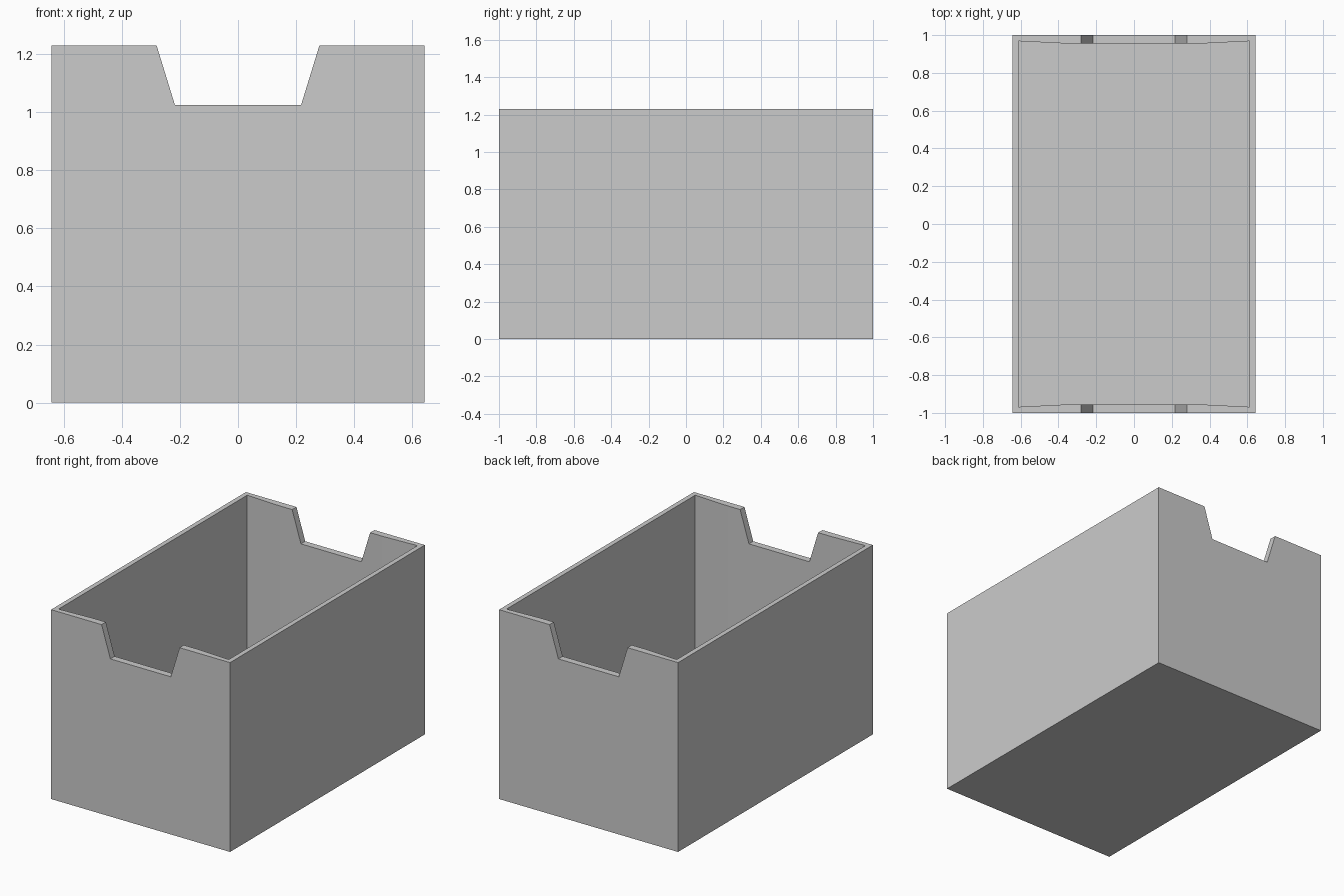
import bpy
import bmesh
from mathutils import Vector

if "Cube" in bpy.data.objects:
    bpy.data.objects.remove(bpy.data.objects["Cube"])

W, L, H = 0.643, 1.0, 1.23      # half width, half length, height
FLOOR = 0.03


def prism(name, points, offset):
    """Extrude a closed outline of 3D points along an offset."""
    bm = bmesh.new()
    face = bm.faces.new([bm.verts.new(p) for p in points])
    top = bmesh.ops.extrude_face_region(bm, geom=[face])["geom"]
    verts = [g for g in top if isinstance(g, bmesh.types.BMVert)]
    bmesh.ops.translate(bm, verts=verts, vec=Vector(offset))
    bmesh.ops.recalc_face_normals(bm, faces=bm.faces)
    mesh = bpy.data.meshes.new(name)
    bm.to_mesh(mesh)
    bm.free()
    obj = bpy.data.objects.new(name, mesh)
    bpy.context.collection.objects.link(obj)
    return obj


def cut(target, cutter):
    mod = target.modifiers.new(cutter.name, 'BOOLEAN')
    mod.operation = 'DIFFERENCE'
    mod.solver = 'EXACT'
    mod.object = cutter
    cutter.hide_render = True
    cutter.display_type = 'WIRE'


# Outer box
crate = prism("crate", [(-W, -L, 0), (W, -L, 0), (W, L, 0), (-W, L, 0)], (0, 0, H))

# Cavity: end walls are slightly thicker in the middle
half = [(0.612, 0.968), (0.37, 0.956), (-0.37, 0.956), (-0.612, 0.968)]
outline = half + [(-x, -y) for x, y in half]
cavity = prism("cavity_cutter", [(x, y, FLOOR) for x, y in outline], (0, 0, 1.5))
cut(crate, cavity)

# Tapered hand notch through both end walls
profile = [(-0.217, 1.024), (0.217, 1.024), (0.311, 1.33), (-0.311, 1.33)]
notch = prism("notch_cutter", [(x, -1.2, z) for x, z in profile], (0, 2.4, 0))
cut(crate, notch)
